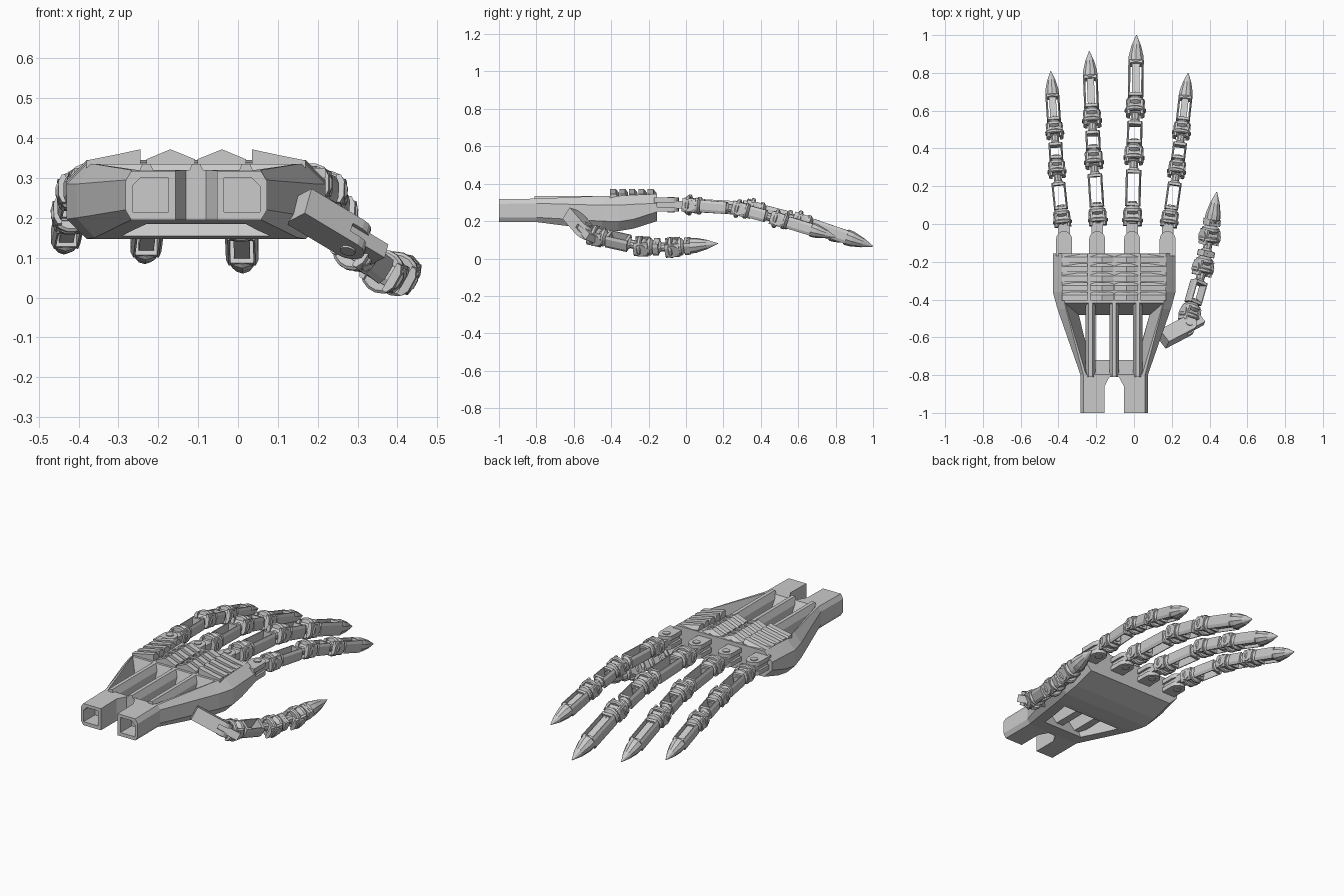
import bpy, bmesh, math
from mathutils import Matrix, Vector

if "Cube" in bpy.data.objects:
    bpy.data.objects.remove(bpy.data.objects["Cube"])

metal = bpy.data.materials.new("grey_metal")
metal.diffuse_color = (0.6, 0.6, 0.6, 1)
metal.use_nodes = True
metal.node_tree.nodes["Principled BSDF"].inputs["Base Color"].default_value = metal.diffuse_color
CX = -0.105          # palm centre line
I = Matrix.Identity(4)


def finish(name, bm):
    bmesh.ops.recalc_face_normals(bm, faces=bm.faces)
    me = bpy.data.meshes.new(name)
    bm.to_mesh(me)
    bm.free()
    me.materials.append(metal)
    ob = bpy.data.objects.new(name, me)
    bpy.context.collection.objects.link(ob)
    return ob


def loft(bm, rings, M=I):
    """Skin closed rings of equal point count and cap both ends."""
    vs = [[bm.verts.new(M @ Vector(p)) for p in r] for r in rings]
    n = len(vs[0])
    for a, b in zip(vs, vs[1:]):
        for i in range(n):
            bm.faces.new((a[i], a[(i + 1) % n], b[(i + 1) % n], b[i]))
    bm.faces.new(vs[0])
    bm.faces.new(vs[-1][::-1])


def prism(bm, pts, y0, y1, M=I):
    loft(bm, [[(x, y, z) for x, z in pts] for y in (y0, y1)], M)


def box(bm, x0, x1, y0, y1, z0, z1, M=I):
    prism(bm, [(x0, z0), (x1, z0), (x1, z1), (x0, z1)], y0, y1, M)


def lathe(bm, profile, n, M=I):
    """Round part along local y from (radius, y) pairs."""
    ang = [(i + 0.5) * 2 * math.pi / n for i in range(n)]
    loft(bm, [[(r * math.cos(a), y, r * math.sin(a)) for a in ang] for r, y in profile], M)


def cut(target, cutter):
    cutter.hide_render = True
    cutter.hide_set(True)
    m = target.modifiers.new("cut", 'BOOLEAN')
    m.operation = 'DIFFERENCE'
    m.solver = 'EXACT'
    m.object = cutter


# palm shell: y, half width, bottom, top, chamfer across, chamfer up
def section(y, w, zb, zt, cx, cz):
    return [(CX + sx * x, y, z) for sx, x, z in (
        (-1, w - cx, zb), (1, w - cx, zb), (1, w, zb + cz), (1, w, zt - cz),
        (1, w - cx, zt), (-1, w - cx, zt), (-1, w, zt - cz), (-1, w, zb + cz))]


bm = bmesh.new()
loft(bm, [section(*s) for s in (
    (-1.0, 0.178, 0.195, 0.317, 0.015, 0.025), (-0.8, 0.178, 0.195, 0.32, 0.015, 0.025),
    (-0.45, 0.3, 0.15, 0.335, 0.045, 0.05), (-0.36, 0.325, 0.147, 0.335, 0.05, 0.05),
    (-0.28, 0.325, 0.16, 0.34, 0.05, 0.05), (-0.155, 0.325, 0.2, 0.345, 0.05, 0.05))])
palm = finish("palm_shell", bm)

# tapered opening through the back of the hand
bm = bmesh.new()
loft(bm, [[(CX + x, y, z) for x, y in ((-a, y0), (a, y0), (b, y1), (-b, y1))]
          for z, a, b, y0, y1 in ((0.1, 0.11, 0.165, -0.67, -0.5), (0.36, 0.155, 0.27, -0.82, -0.41))])
cut(palm, finish("palm_opening_cutter", bm))

# wrist notch and two hollow sockets
bm = bmesh.new()
loft(bm, [[(CX + x, y, z) for x, y in ((-0.052, -1.1), (0.052, -1.1), (0.052, -0.86),
           (0.025, -0.81), (-0.025, -0.81), (-0.052, -0.86))] for z in (0.1, 0.4)])
cut(palm, finish("wrist_notch_cutter", bm))
bm = bmesh.new()
for s in (-1, 1):
    c = CX + s * 0.115
    prism(bm, [(c - 0.045, 0.215), (c + 0.045, 0.215), (c + 0.045, 0.28),
               (c + s * 0.045 - s * 0.02, 0.3), (c - 0.045 * s, 0.3)] if s > 0 else
          [(c - 0.045, 0.215), (c + 0.045, 0.215), (c + 0.045, 0.3),
           (c - 0.025, 0.3), (c - 0.045, 0.28)], -1.1, -0.9)
cut(palm, finish("wrist_socket_cutter", bm))

# three long ribs bridging the opening
bm = bmesh.new()
for x in (-0.23, CX, 0.02):
    prism(bm, [(x - 0.022, 0.23), (x + 0.022, 0.23), (x + 0.026, 0.3),
               (x + 0.01, 0.335), (x - 0.01, 0.335), (x - 0.026, 0.3)], -0.81, -0.4)
finish("palm_ribs", bm)

# overlapping knuckle plates: five rows of four
bm = bmesh.new()
half = [[(0.003, 0.345), (0.065, 0.37), (0.125, 0.345)], [(0.14, 0.37), (0.2, 0.357), (0.275, 0.342)]]
for row in range(5):
    y = -0.405 + row * 0.05
    for s in (-1, 1):
        for tops in half:
            rings = []
            for yy, dz in ((y, 0.002), (y + 0.03, 0.002), (y + 0.046, -0.018)):
                rings.append([(CX + s * x, yy, z + dz) for x, z in tops] +
                             [(CX + s * tops[2][0], yy, 0.318), (CX + s * tops[0][0], yy, 0.318)])
            loft(bm, rings)
finish("knuckle_plates", bm)


def frame(a, b, roll=0):
    y = (b - a).normalized()
    x = y.cross(Vector((0, 0, 1))).normalized()
    z = x.cross(y)
    return Matrix.Translation(a) @ Matrix((x, y, z)).transposed().to_4x4() @ Matrix.Rotation(roll, 4, 'Y')


SIDEWAYS = Matrix.Rotation(-math.pi / 2, 4, 'Z')     # lathe axis to local x
UPRIGHT = Matrix.Rotation(math.pi / 2, 4, 'X')       # lathe axis to local z


def segment(name, a, b, k, last, roll):
    M = frame(a, b, roll) @ Matrix.Scale(k, 4)
    L = (b - a).length / k
    bm = bmesh.new()
    # joint: hub, cheeks and two flanges
    lathe(bm, [(0.036, -0.05), (0.036, 0.05)], 12, M @ SIDEWAYS)
    for s in (-1, 1):
        prism(bm, [(s * x, z) for x, z in ((0.028, -0.04), (0.04, -0.04), (0.05, -0.02),
                   (0.05, 0.02), (0.04, 0.04), (0.028, 0.04))], -0.04, 0.04, M)
    lathe(bm, [(0.05, -0.022), (0.057, -0.016), (0.057, -0.004), (0.05, 0.002)], 16, M)
    lathe(bm, [(0.03, 0.02), (0.048, 0.035), (0.048, 0.05), (0.028, 0.065)], 16, M)
    # open frame: two rails between collars
    end = L - 0.15 if last else L - 0.075
    lathe(bm, [(0.024, 0.04), (0.024, 0.09)], 10, M)
    for s in (-1, 1):
        prism(bm, [(s * x, z) for x, z in ((0.029, -0.036), (0.034, -0.036), (0.041, -0.02),
                   (0.041, 0.02), (0.034, 0.036), (0.029, 0.036))], 0.065, end, M)
    for y in (0.065, end - 0.016):
        box(bm, -0.034, 0.034, y, y + 0.016, -0.034, 0.034, M)
    if last:
        # core rod and pointed tip
        box(bm, -0.02, 0.02, 0.07, end, -0.022, 0.022, M)
        lathe(bm, [(0.036, end - 0.01), (0.043, end), (0.041, end + 0.03),
                   (0.026, end + 0.09), (0.002, L)], 10, M)
    else:
        lathe(bm, [(0.034, end), (0.024, end + 0.012), (0.024, L)], 10, M)
    finish(name, bm)


def digit(name, pts, k, roll=0):
    pts = [Vector(p) for p in pts]
    for i, part in enumerate(("lower", "middle", "tip")):
        segment(f"{name}_{part}", pts[i], pts[i + 1], k, i == 2, roll)


def tongue(bm, M, length):
    """Rounded two-plate bracket with a pin, ending at local y = 0."""
    arc = [(0.042 * math.cos(t * math.pi / 8), 0.042 * math.sin(t * math.pi / 8)) for t in range(9)]
    out = arc + [(-0.042, -length), (0.042, -length)]
    for z0, z1 in ((-0.037, -0.012), (0.012, 0.037)):
        loft(bm, [[(x, y, z) for x, y in out] for z in (z0, z1)], M)
    box(bm, -0.03, 0.03, -length, 0.09, -0.02, 0.02, M)
    lathe(bm, [(0.02, -0.042), (0.02, 0.042)], 12, M @ UPRIGHT)


# four fingers with their brackets
FINGERS = {
    "little_finger": (-0.37, 0.9, [(-0.38, 0.02, 0.285), (-0.408, 0.285, 0.265), (-0.42, 0.49, 0.21), (-0.441, 0.81, 0.115)]),
    "ring_finger": (-0.195, 0.95, [(-0.192, 0.03, 0.285), (-0.212, 0.335, 0.265), (-0.222, 0.555, 0.205), (-0.237, 0.915, 0.09)]),
    "middle_finger": (-0.01, 1.0, [(-0.008, 0.03, 0.285), (0.0, 0.36, 0.265), (0.007, 0.61, 0.2), (0.013, 1.0, 0.065)]),
    "index_finger": (0.178, 0.9, [(0.188, 0.02, 0.285), (0.226, 0.285, 0.265), (0.252, 0.49, 0.21), (0.287, 0.80, 0.115)]),
}
for name, (bx, k, pts) in FINGERS.items():
    bm = bmesh.new()
    tongue(bm, Matrix.Translation((bx, -0.08, 0.288)), 0.09)
    finish(name + "_bracket", bm)
    digit(name, pts, k)

# thumb with its angled arm
bm = bmesh.new()
arm = frame(Vector((0.285, -0.54, 0.15)), Vector((0.31, -0.527, 0.135)), math.radians(-20))
tongue(bm, arm, 0.17)
box(bm, -0.042, 0.042, -0.17, -0.03, -0.037, 0.037, arm)
finish("thumb_arm", bm)
digit("thumb", [(0.295, -0.48, 0.12), (0.365, -0.235, 0.065), (0.4, -0.07, 0.06), (0.438, 0.17, 0.08)],
      0.98, math.radians(30))
